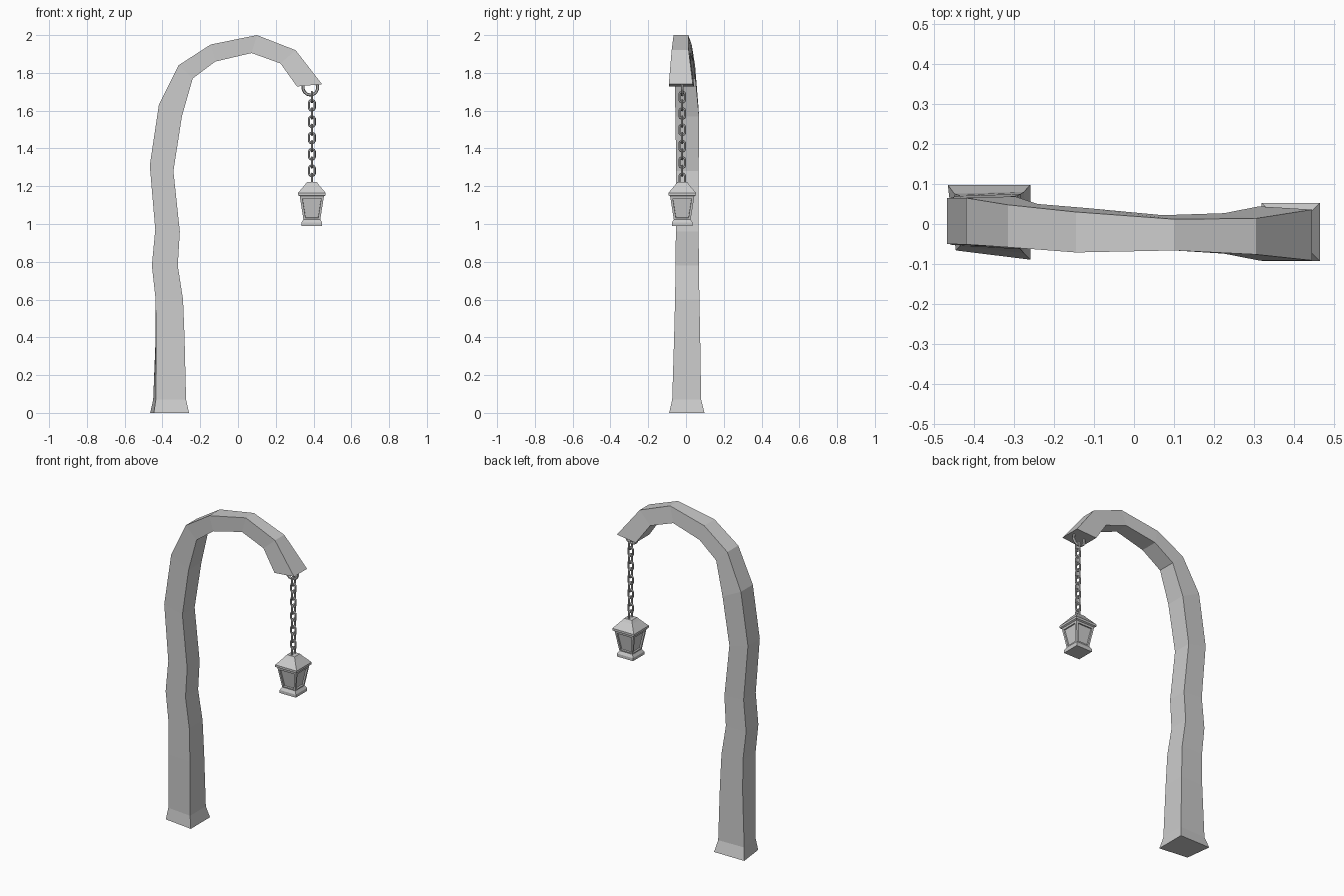
import bpy, bmesh, math
from mathutils import Vector

if "Cube" in bpy.data.objects:
    bpy.data.objects.remove(bpy.data.objects["Cube"])

LX, LY = 0.391, -0.02  # hanging axis of chain and lantern


def finish(name, bm):
    bmesh.ops.recalc_face_normals(bm, faces=bm.faces)
    me = bpy.data.meshes.new(name)
    bm.to_mesh(me)
    bm.free()
    ob = bpy.data.objects.new(name, me)
    bpy.context.collection.objects.link(ob)
    return ob


def loft(bm, rings, caps=True):
    """Skin a list of four-cornered rings; returns the side faces."""
    vs = [[bm.verts.new(p) for p in r] for r in rings]
    sides = [bm.faces.new((a[i], a[(i + 1) % 4], b[(i + 1) % 4], b[i]))
             for a, b in zip(vs, vs[1:]) for i in range(4)]
    if caps:
        bm.faces.new(vs[0])
        bm.faces.new(vs[-1])
    return sides


def squares(profile):
    return [[(LX + sx * h, LY + sy * h, z)
             for sx, sy in ((-1, -1), (1, -1), (1, 1), (-1, 1))] for h, z in profile]


def link(name, centre, major, minor, stretch=0.0, turned=False, n=12, m=6):
    """Upright ring, lengthened in z, facing the front or turned to the side."""
    bm = bmesh.new()
    grid = []
    for i in range(n):
        a = 2 * math.pi * (i + 0.5) / n
        row = []
        for j in range(m):
            b = 2 * math.pi * j / m
            r = major + minor * math.cos(b)
            u, w = r * math.cos(a), r * math.sin(a) + math.copysign(stretch, math.sin(a))
            d = minor * math.sin(b)
            off = (d, u, w) if turned else (u, d, w)
            row.append(bm.verts.new(Vector(centre) + Vector(off)))
        grid.append(row)
    for i in range(n):
        for j in range(m):
            k, l = (i + 1) % n, (j + 1) % m
            bm.faces.new((grid[i][j], grid[k][j], grid[k][l], grid[i][l]))
    return finish(name, bm)


# Crooked post: outer x,z, inner x,z, outer front/back y, inner front/back y
sections = [
    (-.465, 0, -.259, 0, -.066, .098, -.089, .098),
    (-.449, .07, -.275, .07, -.056, .076, -.073, .080),
    (-.436, .40, -.283, .40, -.054, .072, -.063, .075),
    (-.436, .60, -.291, .60, -.053, .070, -.058, .071),
    (-.456, .78, -.319, .78, -.052, .067, -.055, .068),
    (-.438, .97, -.308, .96, -.052, .066, -.054, .067),
    (-.467, 1.31, -.342, 1.28, -.050, .065, -.052, .067),
    (-.419, 1.63, -.297, 1.57, -.051, .065, -.056, .069),
    (-.315, 1.84, -.240, 1.77, -.058, .048, -.060, .050),
    (-.145, 1.95, -.120, 1.86, -.071, .030, -.069, .040),
    (.100, 2.0, .072, 1.905, -.066, .012, -.064, .022),
    (.305, 1.92, .225, 1.85, -.076, .014, -.074, .027),
    (.445, 1.74, .312, 1.728, -.091, .036, -.091, .044),
]
rings = []
for k, (ox, oz, ix, iz, of, ob, inf, inb) in enumerate(sections):
    lean = (.020, .014, .002)[k] if k < 3 else 0  # skewed front foot corner
    rings.append([(ox + lean, of, oz), (ix, inf, iz), (ix, inb, iz), (ox, ob, oz)])
bm = bmesh.new()
loft(bm, rings)
finish("post", bm)

# Hanger ring and chain
link("hanger_ring", (0.383, LY, 1.722), 0.039, 0.008, n=14)
for i in range(11):
    link(f"chain_link_{i + 1}", (LX, LY, 1.672 - 0.0433 * i),
         0.0155, 0.006, 0.012, turned=(i % 2 == 0))

# Lantern roof
bm = bmesh.new()
loft(bm, squares([(.026, 1.222), (.038, 1.206), (.073, 1.165), (.073, 1.152), (.060, 1.145)]))
finish("lantern_roof", bm)

# Lantern body with recessed panels
bm = bmesh.new()
sides = loft(bm, squares([(.044, 1.02), (.064, 1.147)]))
bmesh.ops.recalc_face_normals(bm, faces=bm.faces)
bmesh.ops.inset_individual(bm, faces=sides, thickness=.012, use_even_offset=True)
bmesh.ops.inset_individual(bm, faces=sides, thickness=.001, depth=-.009)
finish("lantern_body", bm)

# Lantern foot
bm = bmesh.new()
loft(bm, squares([(.055, .99), (.055, 1.008), (.044, 1.026)]))
finish("lantern_foot", bm)
